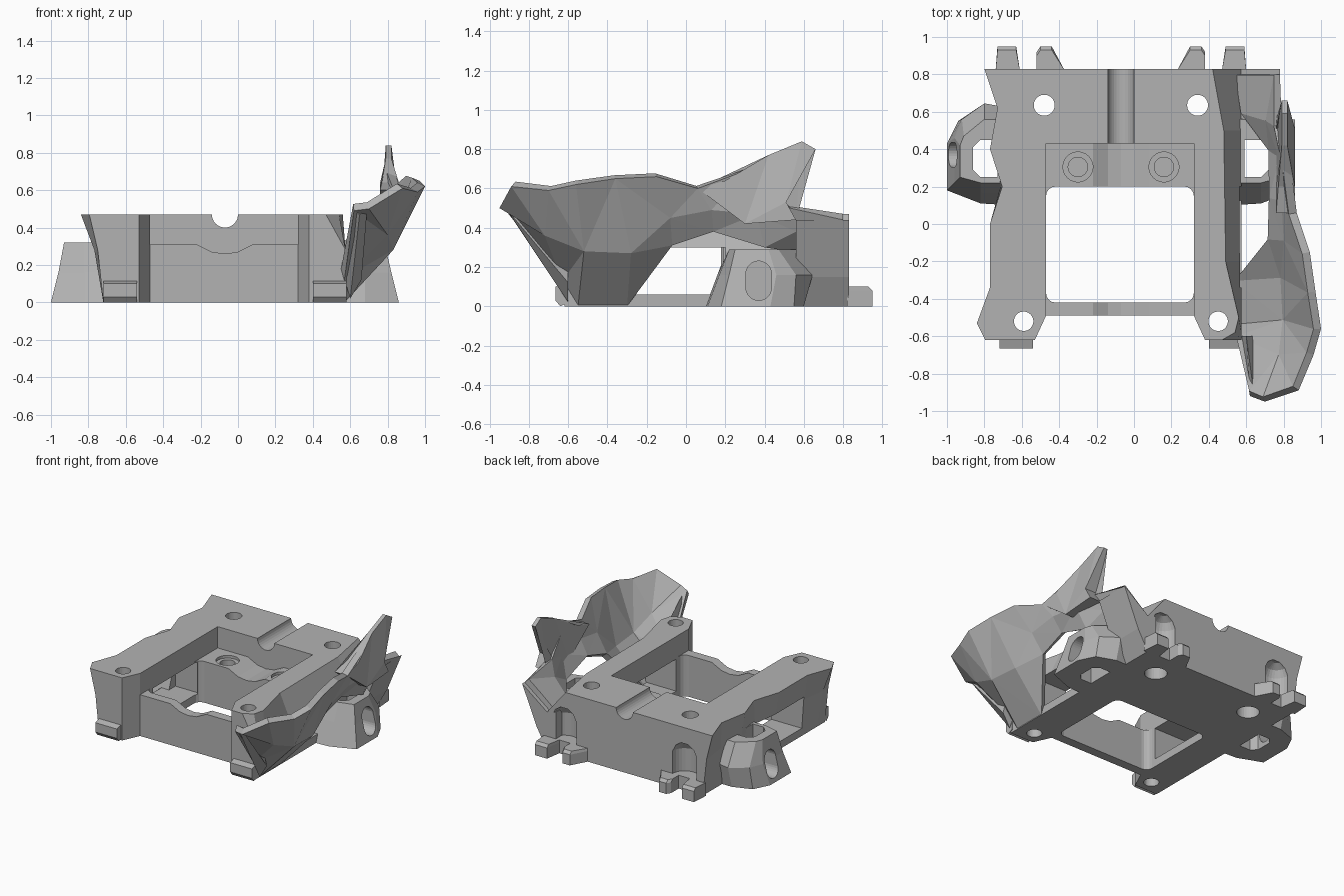
import bpy, bmesh, math
from mathutils import Matrix, Vector

if "Cube" in bpy.data.objects:
    bpy.data.objects.remove(bpy.data.objects["Cube"], do_unlink=True)

grey = bpy.data.materials.new("plain grey")
grey.use_nodes = True
grey.diffuse_color = (0.45, 0.45, 0.45, 1)
grey.node_tree.nodes["Principled BSDF"].inputs["Base Color"].default_value = grey.diffuse_color

MID = -0.07  # symmetry line of the frame


def flip(p):
    return (2 * MID - p[0],) + tuple(p[1:])


def finish(name, bm):
    bmesh.ops.recalc_face_normals(bm, faces=bm.faces)
    mesh = bpy.data.meshes.new(name)
    bm.to_mesh(mesh)
    bm.free()
    mesh.materials.append(grey)
    obj = bpy.data.objects.new(name, mesh)
    bpy.context.scene.collection.objects.link(obj)
    return obj


def loft(name, rings):
    """Closed solid through rings with equal point counts."""
    bm = bmesh.new()
    vs = [[bm.verts.new(p) for p in ring] for ring in rings]
    n = len(rings[0])
    for a, b in zip(vs, vs[1:]):
        for i in range(n):
            j = (i + 1) % n
            bm.faces.new((a[i], a[j], b[j], b[i]))
    caps = [bm.faces.new(vs[0]), bm.faces.new(vs[-1])]
    bmesh.ops.triangulate(bm, faces=caps)
    return finish(name, bm)


def prism(name, pts, axis, lo, hi):
    """Extrude a 2D outline along x, y or z."""
    place = {"x": lambda a, b, t: (t, a, b),
             "y": lambda a, b, t: (a, t, b),
             "z": lambda a, b, t: (a, b, t)}[axis]
    return loft(name, [[place(a, b, t) for a, b in pts] for t in (lo, hi)])


def box(name, x, y, z):
    return prism(name, [(x[0], y[0]), (x[1], y[0]), (x[1], y[1]), (x[0], y[1])], "z", *z)


def oval(cx, cy, r, stretch=0.0, n=28):
    """Circle, or a slot stretched along its second axis."""
    pts = []
    for k in range(n):
        a = 2 * math.pi * (k + 0.5) / n
        s = math.copysign(stretch, math.sin(a))
        pts.append((cx + r * math.cos(a), cy + r * math.sin(a) + s))
    return pts


def bake(obj):
    dg = bpy.context.evaluated_depsgraph_get()
    mesh = bpy.data.meshes.new_from_object(obj.evaluated_get(dg))
    obj.modifiers.clear()
    obj.data = mesh


def cut(obj, *cutters):
    for c in cutters:
        m = obj.modifiers.new("cut", "BOOLEAN")
        m.operation, m.solver, m.object = "DIFFERENCE", "EXACT", c
        bake(obj)
        bpy.data.objects.remove(c, do_unlink=True)


# Main frame: lofted from foot outline to deck outline
deck = [(-.80, .83), (-.73, .62), (-.77, .40), (-.705, .2), (-.77, 0), (-.77, -.34),
        (-.84, -.53), (-.795, -.62), (-.53, -.62), (-.47, -.49), (.32, -.49), (.38, -.62),
        (.47, -.62), (.54, -.58), (.56, -.5), (.49, -.2), (.48, .5), (.42, .83)]


def foot_x(x):
    return -.72 if x < -.6 else (.575 if x > .4 else x)


base = [(foot_x(x), y, 0) for x, y in deck]
waist = [(foot_x(x) + (.4 * (x - foot_x(x)) if x < 0 else 0), y, .28) for x, y in deck]
frame = loft("main_frame", [base, waist, [(x, y, .47) for x, y in deck]])

# Central well with rounded corners
well = box("well", (-.47, .32), (-.42, .2), (-.1, .6))
bev = well.modifiers.new("round", "BEVEL")
bev.width, bev.segments, bev.limit_method = .05, 4, "ANGLE"
bake(well)
cut(frame, well)

# Dipped front wall and the matching rear ledge
dip = [(-.47, .31), (-.22, .31), (-.14, .27), (-.07, .26), (0, .27), (.08, .31),
       (.32, .31), (.32, .6), (-.47, .6)]
cut(frame, prism("front_dip", dip, "y", -.9, -.36), prism("ledge", dip, "y", .12, .43))

# Side windows under the rails
cut(frame, box("window_right", (-1.2, -.46), (-.34, .2), (.06, .3)),
    box("window_left", (.3, 1.2), (-.34, .2), (.06, .3)))

# Cable groove in the rear deck
cut(frame, prism("groove", oval(MID, .47, .07), "y", .4, 1))

# Screw holes, counterbores and rear screw recesses
for side in (lambda x: x, lambda x: 2 * MID - x):
    cut(frame,
        prism("front_hole", oval(side(-.59), -.52, .052), "z", -.1, .6),
        prism("rear_hole", oval(side(-.48), .635, .056), "z", -.1, .6),
        prism("rear_bore", oval(side(-.48), .635, .078), "z", -.1, .1),
        prism("ledge_bore", oval(side(-.3), .305, .08), "z", .29, .5),
        prism("ledge_hole", oval(side(-.3), .305, .052), "z", .1, .5))
    r, cx = .1, side(-.57)
    dome = [(.1, r), (.27, r), (.32, .75 * r), (.35, .3 * r)]
    cut(frame, loft("screw_recess", [[(x, y, z) for x, y in oval(cx, .83, rad)]
                                     for z, rad in dome]))

# Front toes, rear fork tabs and side lugs, mirrored on the symmetry line
toe = [(-.60, .02), (-.64, 0), (-.665, .03), (-.665, .1), (-.60, .12)]
tab_profiles = {
    "outer": [(-.74, .82), (-.73, .95), (-.63, .95), (-.61, .82)],
    "inner": [(-.52, .82), (-.52, .92), (-.50, .95), (-.44, .95), (-.37, .82)],
}
lug_low = [(-.66, .1), (-.82, .11), (-1, .18), (-1, .43), (-.94, .55), (-.8, .6), (-.66, .6)]
lug_mid = [(-.66, .16), (-.82, .17), (-.96, .22), (-.96, .46), (-.92, .56), (-.8, .645), (-.66, .62)]
lug_top = [(-.66, .22), (-.82, .22), (-.93, .25), (-.93, .42), (-.91, .47), (-.8, .56), (-.66, .56)]

for label, m in (("right", lambda p: p), ("left", flip)):
    loft("front_toe_" + label, [[m((x, y, z)) for y, z in toe] for x in (-.72, -.54)])
    for part, pts in tab_profiles.items():
        low = [m((x, y, 0)) for x, y in pts]
        high = [m((x, y, .08)) for x, y in pts]
        top = [m((x, y - (.02 if y > .85 else 0), .1)) for x, y in pts]
        loft("rear_tab_%s_%s" % (part, label), [low, high, top])
    rings = [[m((x, y, z)) for x, y in ring]
             for ring, z in ((lug_low, 0), (lug_mid, .16), (lug_top, .32 if label == "right" else .29))]
    lug = loft("side_lug_" + label, rings)
    shaft = [m(p) for p in ((-.86, .29), (-.82, .25), (-.73, .25), (-.73, .45), (-.82, .45), (-.86, .41))]
    x0, x1 = sorted((m((-1.2,))[0], m((-.8,))[0]))
    cut(lug, prism("lug_shaft", shaft, "z", -.1, .5),
        prism("lug_slot", oval(.37, .13, .065, .035), "x", x0, x1))

# Root that joins the wing to the rear corner of the frame
prism("wing_root", [(.5, 0), (.575, 0), (.66, .15), (.78, .44), (.57, .28), (.5, .3)], "y", .56, .83)

# Faceted wing shell: lower, middle and upper point of each rib
ribs = [
    ((.62, -.92, .49), (.70, -.95, .50), (.88, -.89, .61)),
    ((.57, -.63, .13), (.80, -.72, .36), (.96, -.70, .59)),
    ((.57, -.55, 0), (.83, -.52, .28), (1.0, -.56, .62)),
    ((.57, -.30, 0), (.82, -.28, .27), (.97, -.36, .65)),
    ((.75, -.07, .31), (.84, -.08, .45), (.94, -.15, .66)),
    ((.76, .14, .38), (.83, .13, .49), (.87, .06, .60)),
    ((.76, .40, .30), (.82, .36, .47), (.84, .30, .69)),
    ((.60, .60, .27), (.74, .56, .38), (.79, .53, .50)),
    ((.57, .80, .27), (.68, .80, .36), (.78, .80, .44)),
]
bm = bmesh.new()
grid = [[bm.verts.new(p) for p in rib] for rib in ribs]
for a, b in zip(grid, grid[1:]):
    for j in range(2):
        bm.faces.new((a[j], b[j], b[j + 1], a[j + 1]))
bmesh.ops.triangulate(bm, faces=bm.faces)
wing = finish("wing_shell", bm)
if sum(p.normal.x * p.area for p in wing.data.polygons) < 0:
    wing.data.flip_normals()
sol = wing.modifiers.new("thickness", "SOLIDIFY")
sol.thickness, sol.offset = .045, -1
bake(wing)

# Tall rear spike on the wing
spike = [(.06, .60), (.2, .64), (.42, .77), (.59, .84), (.66, .80), (.51, .53), (.56, .44), (.3, .42)]
loft("wing_spike", [[(.76 + .03 * (z > .7), y, z) for y, z in spike],
                    [(.86 - .04 * (z > .7), y, z) for y, z in spike]])

# Fin along the inside of the front wing tip
loft("wing_tip_fin", [[(.57, -.6, .12), (.6, -.6, .02), (.66, -.6, .12), (.6, -.6, .35)],
                      [(.62, -.9, .48), (.65, -.9, .47), (.69, -.91, .49), (.64, -.9, .52)]])
